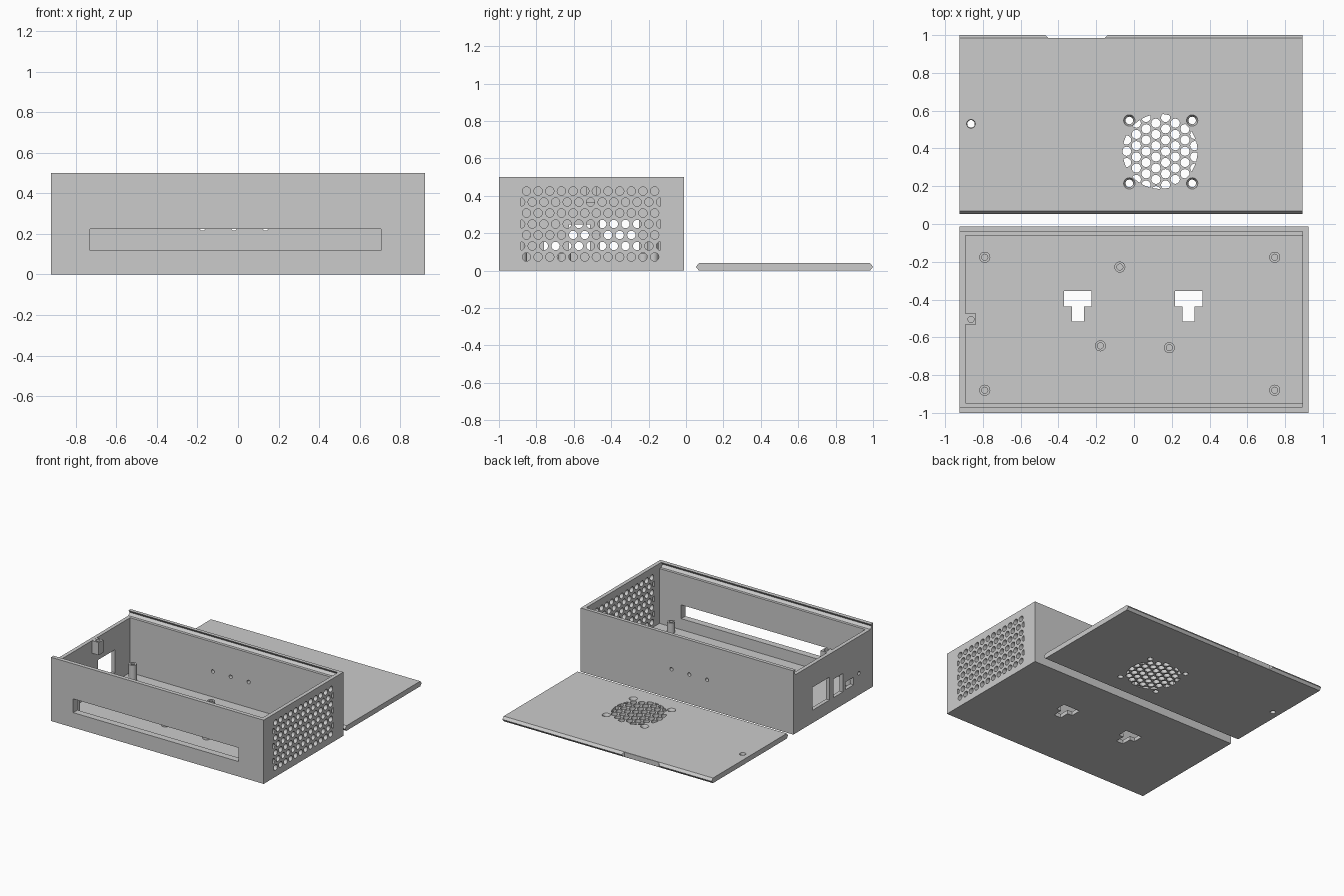
import bpy, bmesh, math
from mathutils import Matrix, Vector

if "Cube" in bpy.data.objects:
    bpy.data.objects.remove(bpy.data.objects["Cube"])

grey = bpy.data.materials.new("plain_grey")
grey.use_nodes = True
grey.diffuse_color = (0.6, 0.6, 0.6, 1)
grey.node_tree.nodes["Principled BSDF"].inputs["Base Color"].default_value = (0.6, 0.6, 0.6, 1)


def finish(name, bm):
    bmesh.ops.recalc_face_normals(bm, faces=bm.faces)
    mesh = bpy.data.meshes.new(name)
    bm.to_mesh(mesh)
    bm.free()
    mesh.materials.append(grey)
    ob = bpy.data.objects.new(name, mesh)
    bpy.context.collection.objects.link(ob)
    return ob


def box(bm, x, y, z):
    """Box from three (low, high) ranges."""
    size = Matrix.Diagonal((x[1] - x[0], y[1] - y[0], z[1] - z[0], 1))
    mid = Matrix.Translation([(r[0] + r[1]) / 2 for r in (x, y, z)])
    bmesh.ops.create_cube(bm, size=1, matrix=mid @ size)


def prism(bm, points, step):
    """Extrude a closed outline of 3D points along a vector."""
    face = bm.faces.new([bm.verts.new(p) for p in points])
    new = bmesh.ops.extrude_face_region(bm, geom=[face])["geom"]
    bmesh.ops.translate(bm, vec=Vector(step), verts=[v for v in new if isinstance(v, bmesh.types.BMVert)])


def rod(bm, centre, axis, r, length, r2=None, n=16):
    """Cylinder or cone centred on a point and lying along an axis."""
    turn = Vector((0, 0, 1)).rotation_difference(Vector(axis)).to_matrix().to_4x4()
    bmesh.ops.create_cone(bm, cap_ends=True, segments=n, radius1=r, radius2=r if r2 is None else r2,
                          depth=length, matrix=Matrix.Translation(centre) @ turn)


def boolean(ob, bm, operation="DIFFERENCE"):
    """Cut a shape out of an object, then drop the cutter."""
    cutter = finish("cutter", bm)
    cutter.hide_render = True
    mod = ob.modifiers.new("cut", "BOOLEAN")
    mod.operation, mod.solver, mod.object = operation, "EXACT", cutter
    bpy.context.view_layer.objects.active = ob
    bpy.ops.object.modifier_apply(modifier=mod.name)
    bpy.data.objects.remove(cutter)


def subtract(ob, tool):
    """Cut an existing helper object out of another."""
    bm = bmesh.new()
    bm.from_mesh(tool.data)
    bpy.data.objects.remove(tool)
    boolean(ob, bm)


def rail(y0, y1, z0, x):
    """Outline of the sliding panel with pointed long edges."""
    b = 0.016
    return [(x, y0 + b, z0), (x, y0, z0 + 0.02), (x, y0 + b, z0 + 0.04),
            (x, y1 - b, z0 + 0.04), (x, y1, z0 + 0.02), (x, y1 - b, z0)]


LEFT, RIGHT, FRONT, BACK = -0.923, 0.923, -1.0, -0.012
INNER_X, INNER_Y, FLOOR = 0.893, (-0.947, -0.062), 0.03

# Case: open tray with an end wall lowered for the sliding lid
bm = bmesh.new()
box(bm, (LEFT, RIGHT), (FRONT, BACK), (0, 0.5))
case = finish("case", bm)

bm = bmesh.new()
box(bm, (-INNER_X, INNER_X), INNER_Y, (FLOOR, 0.6))
boolean(case, bm)

# Lid groove, open at the top and at the left-hand end
bm = bmesh.new()
prism(bm, rail(-0.984, -0.024, 0.46, -1), (1 + INNER_X, 0, 0))
boolean(case, bm)
bm = bmesh.new()
box(bm, (-1, INNER_X), (-0.968, -0.04), (0.48, 0.6))
boolean(case, bm)

# Front slot, port openings, cable holes and keyhole cutouts
bm = bmesh.new()
box(bm, (-0.73, 0.705), (-1.1, -0.9), (0.117, 0.225))
for y, z in [((-0.46, -0.25), (0.1, 0.28)), ((-0.625, -0.513), (0.1, 0.245)), ((-0.76, -0.66), (0.105, 0.165))]:
    box(bm, (-1, -0.85), y, z)
rod(bm, (-0.92, -0.825, 0.17), (1, 0, 0), 0.014, 0.12)
for i in range(3):
    rod(bm, (-0.175 + 0.155 * i, -0.03, 0.23), (0, 1, 0), 0.014, 0.12)
for x in (-0.297, 0.289):
    tee = [(-0.073, -0.355), (-0.073, -0.437), (-0.031, -0.437), (-0.031, -0.515),
           (0.031, -0.515), (0.031, -0.437), (0.073, -0.437), (0.073, -0.355)]
    prism(bm, [(x + dx, y, -0.05) for dx, y in tee], (0, 0, 0.15))
boolean(case, bm)

# Honeycomb vent in the right-hand end, with half holes at both borders
bm = bmesh.new()
for row in range(7):
    odd = row % 2
    for col in range(12 + odd):
        y = -0.853 + 0.0623 * (col - odd / 2)
        rod(bm, (0.91, y, 0.425 - 0.0587 * row), (1, 0, 0), 0.0225, 0.1)
vent = finish("side_vent_helper", bm)
bm = bmesh.new()
box(bm, (0.8, 1.0), (-0.882, -0.135), (0.02, 0.47))
boolean(vent, bm, "INTERSECT")
subtract(case, vent)

# Screw tab below the lid
bm = bmesh.new()
box(bm, (-0.9, -0.836), (-0.532, -0.475), (0.36, 0.459))
tab = finish("lid_screw_tab", bm)
bm = bmesh.new()
rod(bm, (-0.863, -0.505, 0.44), (0, 0, 1), 0.016, 0.12)
boolean(tab, bm)


# Standoffs
def standoff(name, x, y, top):
    bm = bmesh.new()
    rod(bm, (x, y, (top + 0.02) / 2), (0, 0, 1), 0.029, top - 0.02, n=24)
    ob = finish(name, bm)
    bm = bmesh.new()
    rod(bm, (x, y, top), (0, 0, 1), 0.016, 2 * (top - FLOOR), n=24)
    boolean(ob, bm)
    return ob


posts = []
for y, end in ((-0.88, "front"), (-0.176, "back")):
    posts.append(standoff(end + "_right_standoff", -0.79, y, 0.17))
    posts.append(standoff(end + "_left_standoff", 0.745, y, 0.11))
for i, (x, y) in enumerate([(-0.075, -0.228), (-0.178, -0.645), (0.187, -0.655)]):
    posts.append(standoff("board_standoff_%d" % (i + 1), x, y, 0.09))

# Sliding lid lying behind the case
bm = bmesh.new()
prism(bm, rail(0.053, 1.0, 0, LEFT), (INNER_X - LEFT, 0, 0))
lid = finish("lid", bm)

# Finger notch and countersunk screw holes
bm = bmesh.new()
notch = [(-0.48, 1.01), (-0.455, 0.985), (-0.155, 0.985), (-0.13, 1.01)]
prism(bm, [(x, y, -0.05) for x, y in notch], (0, 0, 0.15))
screws = [(-0.863, 0.53)] + [(x, y) for x in (-0.025, 0.308) for y in (0.215, 0.548)]
for x, y in screws:
    rod(bm, (x, y, 0), (0, 0, 1), 0.02, 0.2, n=24)
boolean(lid, bm)
bm = bmesh.new()
for i, (x, y) in enumerate(screws):
    rod(bm, (x, y, 0.035), (0, 0, 1), 0.018, 0.03, 0.026 if i == 0 else 0.036, n=24)
boolean(lid, bm)

# Round fan grille of honeycomb holes
bm = bmesh.new()
for col in range(-5, 5):
    for row in range(-4, 5):
        x, y = 0.167 + 0.0515 * col, 0.385 + 0.0595 * (row + (col % 2) / 2)
        if math.hypot(x - 0.138, y - 0.384) < 0.21:
            rod(bm, (x, y, 0.02), (0, 0, 1), 0.0245, 0.1, n=12)
grille = finish("fan_grille_helper", bm)
bm = bmesh.new()
rod(bm, (0.138, 0.384, 0.02), (0, 0, 1), 0.198, 0.2, n=64)
boolean(grille, bm, "INTERSECT")
subtract(lid, grille)

# Smooth round walls while keeping edges sharp
bpy.ops.object.select_all(action="DESELECT")
for ob in [case, lid, tab] + posts:
    ob.select_set(True)
bpy.context.view_layer.objects.active = case
bpy.ops.object.shade_smooth_by_angle(angle=math.radians(31))
